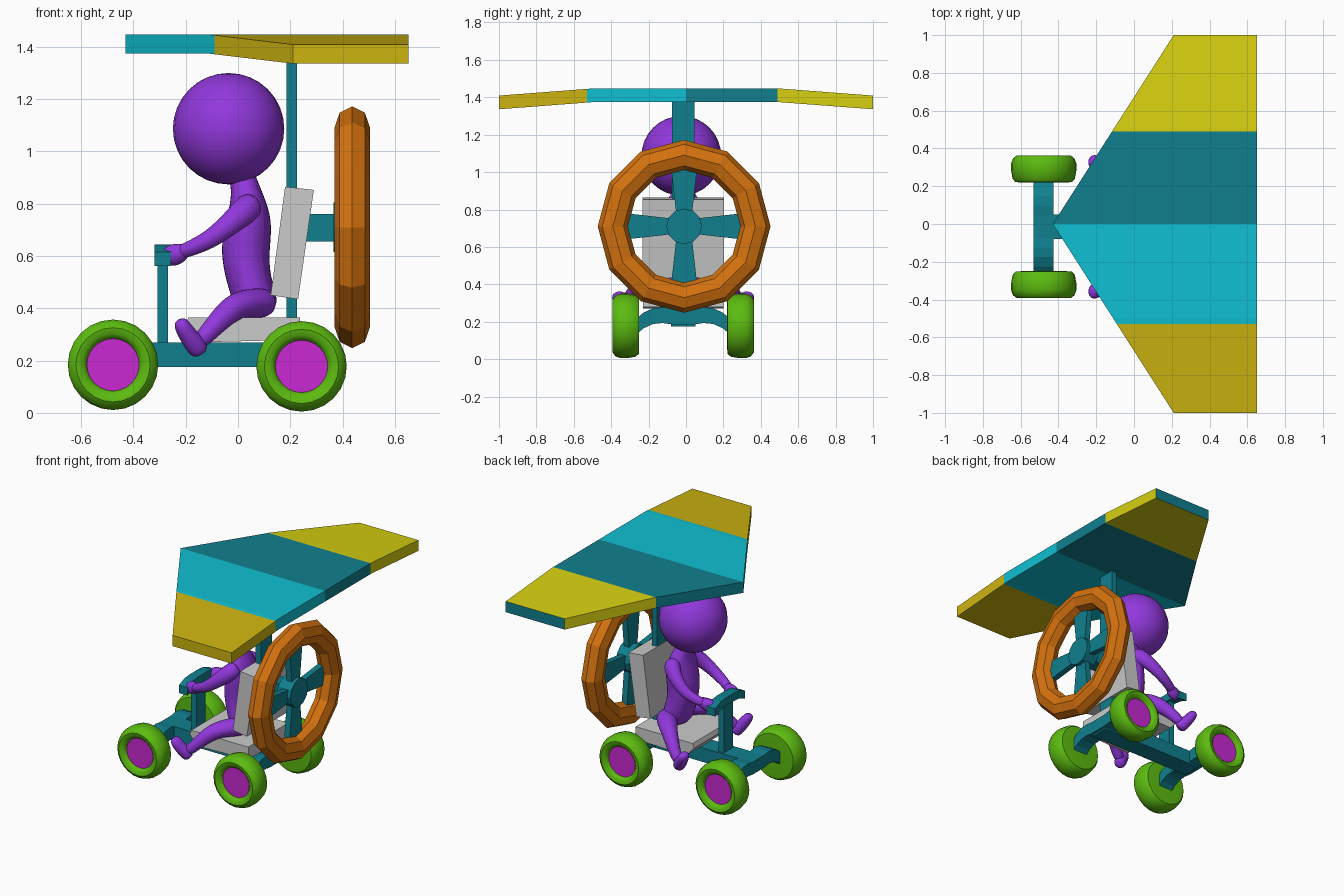
import bpy, bmesh
from math import sin, cos, pi, radians
from mathutils import Vector, Matrix

if "Cube" in bpy.data.objects:
    bpy.data.objects.remove(bpy.data.objects["Cube"])

YC = -0.015  # centre line of kart and rider


def mat(name, hexcol):
    m = bpy.data.materials.new(name)
    c = [int(hexcol[i:i + 2], 16) / 255 for i in (0, 2, 4)]
    m.diffuse_color = [v / 12.92 if v < .04 else ((v + .055) / 1.055) ** 2.4 for v in c] + [1]
    m.use_nodes = True
    m.node_tree.nodes["Principled BSDF"].inputs["Base Color"].default_value = m.diffuse_color
    return m


TEAL, CYAN = mat("teal", "10808F"), mat("cyan", "10C0D2")
YEL, GOLD = mat("yellow", "D6D010"), mat("gold", "CDB410")
GREEN, PINK = mat("green", "5CBB10"), mat("magenta", "C828D2")
ORANGE, PURPLE = mat("orange", "D4720E"), mat("purple", "9138DC")


def loft(name, rings, material=None, smooth=False, subsurf=0, cap_mat=None):
    """Skin a list of equal-sized closed rings and cap both ends."""
    bm = bmesh.new()
    vs = [[bm.verts.new(p) for p in r] for r in rings]
    n = len(vs[0])
    for a, b in zip(vs, vs[1:]):
        for i in range(n):
            bm.faces.new((a[i], a[(i + 1) % n], b[(i + 1) % n], b[i]))
    bm.faces.new(vs[0][::-1])
    end = bm.faces.new(vs[-1])
    if cap_mat:
        end.material_index = 1
    bmesh.ops.recalc_face_normals(bm, faces=bm.faces)
    me = bpy.data.meshes.new(name)
    bm.to_mesh(me)
    bm.free()
    ob = bpy.data.objects.new(name, me)
    bpy.context.collection.objects.link(ob)
    for m in (material, cap_mat):
        if m:
            me.materials.append(m)
    if subsurf:
        ob.modifiers.new("Smooth", 'SUBSURF').levels = subsurf
        ob.modifiers["Smooth"].render_levels = subsurf
    if smooth:
        finish(ob)
    return ob


def finish(ob, angle=40):
    bpy.ops.object.select_all(action='DESELECT')
    bpy.context.view_layer.objects.active = ob
    ob.select_set(True)
    bpy.ops.object.shade_smooth_by_angle(angle=radians(angle))


def prism(name, profile, half, material=None):
    """Extrude an x-z profile across the kart."""
    return loft(name, [[(x, YC + s * half, z) for x, z in profile] for s in (-1, 1)], material)


def rect(x0, x1, z0, z1):
    return [(x0, z0), (x1, z0), (x1, z1), (x0, z1)]


def limb(name, pts):
    """Rounded tube through (x, y, z, depth radius, width radius)."""
    P = [Vector(p[:3]) for p in pts]
    rings = []
    for i, p in enumerate(pts):
        t = (P[min(i + 1, len(P) - 1)] - P[max(i - 1, 0)]).normalized()
        side = (Vector((0, 1, 0)) - t * t.y).normalized()
        up = t.cross(side)
        rings.append([P[i] + 1.09 * (side * p[4] * cos(k * pi / 4) + up * p[3] * sin(k * pi / 4))
                      for k in range(8)])
    return loft(name, rings, PURPLE, True, 2)


# Wing: four coloured strips with drooping tips
def wing_section(y):
    top = 1.447 - max(0, abs(y) - .5) * .076
    return [(x, y, z) for x, z in rect(-.43 + .64 * abs(y), .652, top - .073, top)]


loft("wing_tip_near", [wing_section(-.53), wing_section(-1)], GOLD)
loft("wing_inner_near", [wing_section(y) for y in (-.53, -.5, 0)], CYAN)
loft("wing_inner_far", [wing_section(y) for y in (0, .49)], TEAL)
loft("wing_tip_far", [wing_section(y) for y in (.49, .5, 1)], YEL, cap_mat=TEAL)

# Frame: beam, mast, steering post, fan mount
prism("chassis_beam", rect(-.5, .28, .175, .27), .065, TEAL)
prism("mast", rect(.185, .225, .2, 1.38), .06, TEAL)
prism("steering_post", rect(-.308, -.267, .26, .6), .05, TEAL)
prism("fan_mount", rect(.22, .4, .655, .76), .05, TEAL)


def bar(name, x, hx, hz, stations):
    """Bent bar running along y, given as (y, z) for half of it."""
    path = [(-y, z) for y, z in stations[::-1]] + list(stations)
    loft(name, [[(px, YC + y, pz) for px, pz in rect(x - hx, x + hx, z - hz, z + hz)]
                for y, z in path], TEAL)


bar("handlebar", -.288, .032, .027, [(.05, .617), (.1, .612), (.16, .588)])
for label, x in (("front", -.478), ("rear", .243)):
    bar(label + "_axle", x, .053, .042,
        [(.06, .228), (.11, .235), (.16, .23), (.21, .208), (.25, .175)])

# Seat
prism("seat_base", [(-.2, .335), (-.19, .365), (.238, .365), (.238, .28), (-.14, .27)], .215)
prism("seat_back", [(.125, .45), (.23, .435), (.29, .853), (.18, .865)], .218)

# Wheels: tyre profile as (radius, distance outward), recessed hub disc
TYRE = [(.12, .235), (.15, .237), (.165, .255), (.173, .3), (.173, .335), (.163, .362),
        (.142, .378), (.118, .374), (.102, .358), (.099, .345)]
HUB = [(.1, .33), (.1, .352)]


def lathe(name, prof, x, z, s, material):
    loft(name, [[(x + r * cos(2 * pi * k / 24), YC + s * y, z + r * sin(2 * pi * k / 24))
                 for k in range(24)] for r, y in prof], material, True)


for label, x, z in (("front", -.478, .184), ("rear", .243, .178)):
    for side, s in (("near", -1), ("far", 1)):
        lathe(f"{label}_tyre_{side}", TYRE, x, z, s, GREEN)
        lathe(f"{label}_hub_{side}", HUB, x, z, s, PINK)

# Fan: low-poly ring, hub and four flared blades
C = Vector((.437, -.01, .71))
bpy.ops.mesh.primitive_torus_add(major_segments=12, minor_segments=8, major_radius=.381,
                                 minor_radius=.081, location=C, rotation=(0, pi / 2, 0))
ring = bpy.context.object
ring.name = "fan_ring"
ring.scale.z = .84
ring.data.materials.append(ORANGE)
bpy.ops.mesh.primitive_cylinder_add(vertices=12, radius=.095, depth=.1,
                                    location=C - Vector((.022, 0, 0)), rotation=(0, pi / 2, 0))
bpy.context.object.name = "fan_hub"
bpy.context.object.data.materials.append(TEAL)
for i in range(4):
    R = Matrix.Rotation(i * pi / 2, 4, 'X')
    loft(f"fan_blade_{i + 1}",
         [[C + R @ Vector((dx - .015, w * q, r)) for dx, q in rect(-.02, .02, -1, 1)]
          for r, w in ((.05, .04), (.33, .072))], TEAL)

# Rider: head, torso, then mirrored arms, hands, legs and feet
bpy.ops.mesh.primitive_uv_sphere_add(segments=24, ring_count=16, radius=.213,
                                     location=(-.036, YC - .01, 1.087))
head = bpy.context.object
head.name = "rider_head"
head.data.materials.append(PURPLE)
finish(head)
limb("rider_torso", [(.085, YC, .375, .07, .11), (.07, YC, .42, .085, .13), (.04, YC, .51, .085, .12),
                     (.024, YC, .62, .096, .115), (.045, YC, .74, .09, .13),
                     (.035, YC, .83, .062, .105), (.02, YC, .89, .05, .055),
                     (.0, YC, .96, .05, .05)])
for side, s in (("near", -1), ("far", 1)):
    def at(x, y, z, a, b):
        return (x, YC + s * y, z, a, b)
    limb("rider_arm_" + side, [at(.06, .07, .81, .05, .05), at(.03, .125, .775, .055, .05),
                               at(-.04, .16, .715, .042, .04), at(-.11, .17, .66, .036, .034),
                               at(-.18, .15, .63, .03, .03), at(-.23, .13, .61, .027, .03)])
    limb("rider_hand_" + side, [at(-.19, .14, .625, .022, .025), at(-.225, .13, .61, .042, .036),
                                at(-.26, .12, .6, .042, .036), at(-.285, .115, .595, .028, .026)])
    limb("rider_leg_" + side, [at(.12, .06, .42, .055, .06), at(.07, .12, .42, .058, .065),
                               at(.015, .185, .418, .054, .06), at(-.03, .23, .395, .05, .05),
                               at(-.08, .27, .345, .042, .042), at(-.12, .295, .3, .035, .035),
                               at(-.155, .31, .265, .032, .032)])
    limb("rider_foot_" + side, [at(-.14, .3, .225, .03, .03), at(-.155, .31, .25, .042, .04),
                                at(-.19, .33, .295, .036, .042), at(-.215, .345, .335, .032, .04),
                                at(-.225, .35, .358, .02, .026)])
